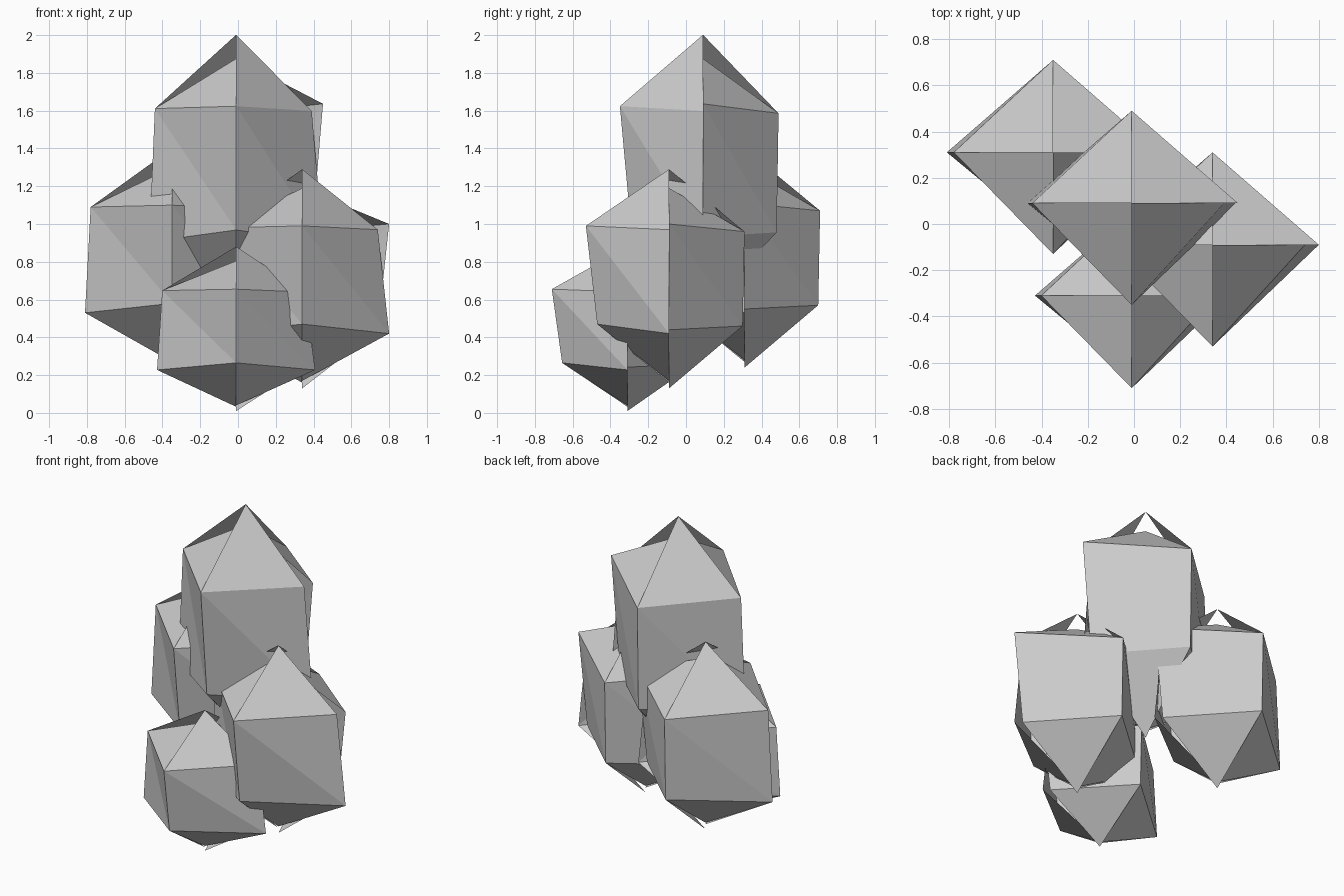
import bpy, bmesh

if "Cube" in bpy.data.objects:
    bpy.data.objects.remove(bpy.data.objects["Cube"])

stone = bpy.data.materials.new("pale grey stone")
stone.diffuse_color = (0.6, 0.6, 0.6, 1)
stone.use_nodes = True
stone.node_tree.nodes["Principled BSDF"].inputs["Base Color"].default_value = stone.diffuse_color

# Corner columns, counter-clockwise from above: (top x, y, z), (bottom x, y, z).
# The ring is open at the right, where the first and last columns cross.
COLUMNS = [
    ((0.46, 0.00, 0.87), (0.40, 0.00, 0.31)),    # right, back panel
    ((0.00, 0.40, 0.83), (0.00, 0.39, 0.33)),    # back
    ((-0.43, 0.00, 0.85), (-0.46, 0.00, 0.29)),  # left
    ((0.00, -0.44, 0.86), (0.00, -0.38, 0.34)),  # front
    ((0.40, 0.00, 0.84), (0.46, 0.00, 0.29)),    # right, front panel
]
# Top and bottom point heights of each of the four panels
TIPS = [(1.06, 0.0), (1.16, 0.04), (1.06, 0.03), (1.16, 0.04)]


def crystal(name, x, y, z, width, height):
    """Four bent panels with pointed ends round a vertical axis."""
    bm = bmesh.new()

    def vert(p):
        return bm.verts.new((p[0] * width, p[1] * width, p[2] * height))

    cols = [(vert(t), vert(b)) for t, b in COLUMNS]
    for i, (top, bottom) in enumerate(TIPS):
        (at, ab), (bt, bb) = cols[i], cols[i + 1]
        up, down = vert((0, 0, top)), vert((0, 0, bottom))
        for face in ((at, bt, up), (at, ab, bb), (at, bb, bt), (ab, down, bb)):
            bm.faces.new(face)
    mesh = bpy.data.meshes.new(name)
    bm.to_mesh(mesh)
    bm.free()
    mesh.materials.append(stone)
    obj = bpy.data.objects.new(name, mesh)
    obj.location = (x, y, z)
    bpy.context.collection.objects.link(obj)


# Cluster of crystals
crystal("top_crystal", -0.01, 0.09, 0.54, 1.0, 1.26)
crystal("back_left_crystal", -0.35, 0.31, 0.24, 1.0, 1.0)
crystal("right_crystal", 0.34, -0.09, 0.13, 1.0, 1.0)
crystal("front_crystal", -0.01, -0.31, 0.01, 0.91, 0.75)
